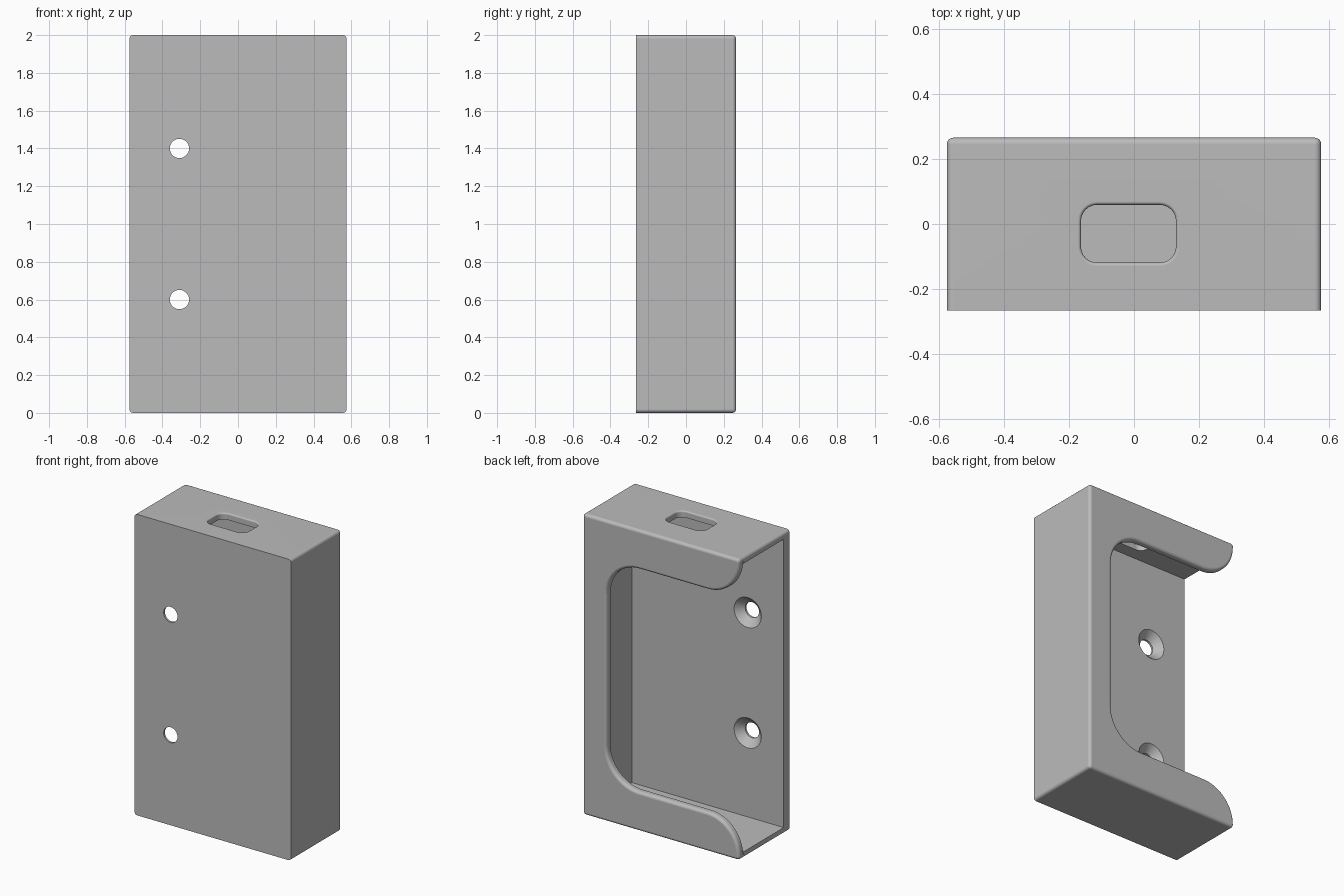
import bpy
import bmesh
import math

W, D, H = 0.575, 0.265, 2.0     # half width, half depth, height
FILLET = 0.02

if "Cube" in bpy.data.objects:
    bpy.data.objects.remove(bpy.data.objects["Cube"])

grey = bpy.data.materials.new("plain_grey")
grey.use_nodes = True
colour = (0.5, 0.5, 0.5, 1)
grey.diffuse_color = colour
grey.node_tree.nodes["Principled BSDF"].inputs["Base Color"].default_value = colour


def make_object(name, bm):
    bmesh.ops.recalc_face_normals(bm, faces=bm.faces)
    mesh = bpy.data.meshes.new(name)
    bm.to_mesh(mesh)
    bm.free()
    mesh.materials.append(grey)
    obj = bpy.data.objects.new(name, mesh)
    bpy.context.collection.objects.link(obj)
    return obj


def box_mesh(lo, hi):
    bm = bmesh.new()
    bmesh.ops.create_cube(bm, size=1)
    for v in bm.verts:
        v.co = [(a + b) / 2 + c * (b - a) for a, b, c in zip(lo, hi, v.co)]
    return bm


def loft(name, rings):
    """Closed solid through matching rings of points."""
    bm = bmesh.new()
    loops = [[bm.verts.new(p) for p in ring] for ring in rings]
    n = len(loops[0])
    for a, b in zip(loops, loops[1:]):
        for i in range(n):
            j = (i + 1) % n
            bm.faces.new((a[i], a[j], b[j], b[i]))
    bm.faces.new(loops[0])
    bm.faces.new(loops[-1])
    return make_object(name, bm)


def arc(cx, cy, r, start, end, steps):
    angles = [math.radians(start + (end - start) * i / steps) for i in range(steps + 1)]
    return [(cx + r * math.cos(a), cy + r * math.sin(a)) for a in angles]


def flare(inside, surface, r, steps=5):
    """Levels (position, outward offset) of a cutter that rounds its rim."""
    quarter = [math.pi / 2 * i / steps for i in range(steps + 1)]
    levels = [(surface - r + r * math.sin(t), r - r * math.cos(t)) for t in quarter]
    return [(inside, 0)] + levels + [(surface + 0.05, r)]


def window_profile(d):
    """Opening of the back lip: rounded inside corners and rounded tab ends."""
    upper = [(-0.7, 1.975)]
    upper += arc(-0.34, 1.975, 0.235 - d, 180, 270, 14)
    upper += arc(0.16, 1.50, 0.24 + d, 90, 0, 14)
    return upper + [(x, H - z) for x, z in reversed(upper)]


def slot_profile(d):
    cx, cy, hx, hy, r = -0.017, -0.03, 0.146, 0.089, 0.05
    points = []
    for sx, sy, start in ((1, 1, 0), (-1, 1, 90), (-1, -1, 180), (1, -1, 270)):
        points += arc(cx + sx * (hx - r), cy + sy * (hy - r), r + d, start, start + 90, 6)
    return points


# Outer shell: sharp front rim, rounded everywhere else
bm = box_mesh((-W, -D, 0), (W, D, H))
rounded = [e for e in bm.edges if any(v.co.y > 0 for v in e.verts)]
bmesh.ops.bevel(bm, geom=rounded, offset=FILLET, segments=5, profile=0.5, affect='EDGES')
holder = make_object("wall_holder", bm)

# Cavity, open on one side
cutters = [make_object("cavity_cutter", box_mesh((-0.8, -0.205, 0.042), (0.54, 0.223, 1.957)))]

# Back window, top slot
cutters.append(loft("window_cutter", [[(x, y, z) for x, z in window_profile(d)]
                                      for y, d in flare(0.22, D, FILLET)]))
cutters.append(loft("slot_cutter", [[(x, y, z) for x, y in slot_profile(d)]
                                    for z, d in flare(1.9, H, 0.01)]))

# Countersunk screw holes
for height in (0.6, 1.4):
    levels = ((-0.3, 0.051), (-0.252, 0.051), (-0.205, 0.1), (-0.15, 0.1))
    cutters.append(loft("screw_cutter", [[(x, y, z) for x, z in arc(-0.31, height, r, 0, 348.75, 31)]
                                         for y, r in levels]))

bpy.context.view_layer.objects.active = holder
for cutter in cutters:
    cutter.hide_render = True
    mod = holder.modifiers.new("cut", 'BOOLEAN')
    mod.operation = 'DIFFERENCE'
    mod.solver = 'EXACT'
    mod.object = cutter
    bpy.ops.object.modifier_apply(modifier=mod.name)
    bpy.data.objects.remove(cutter)

# Smooth fillets, flat walls
bpy.ops.object.select_all(action='DESELECT')
holder.select_set(True)
bpy.ops.object.shade_smooth_by_angle(angle=math.radians(30))
weighted = holder.modifiers.new("flat_walls", 'WEIGHTED_NORMAL')
weighted.keep_sharp = True
